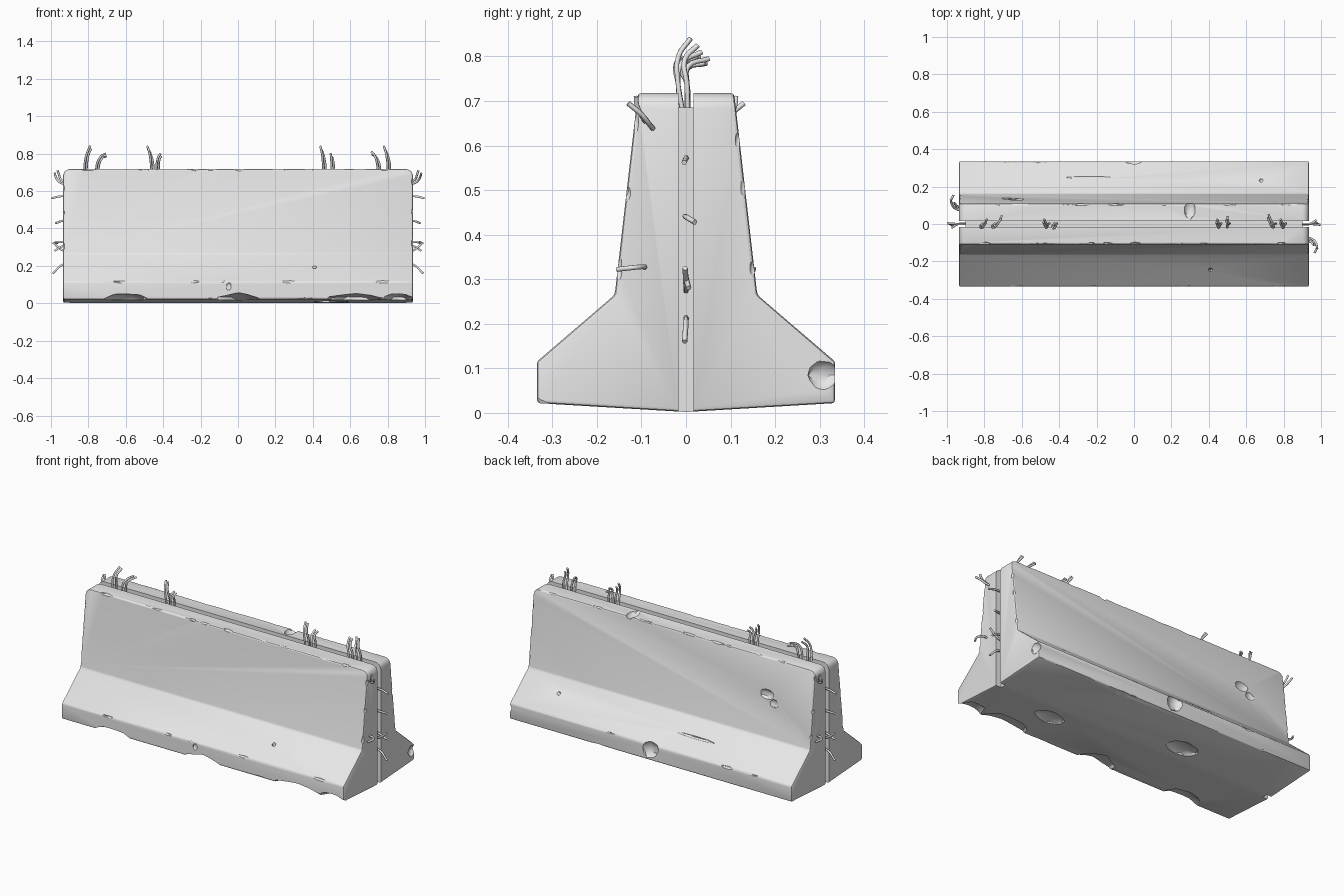
import bpy, bmesh, math, random
from mathutils import Matrix, Vector

random.seed(7)
scene = bpy.context.scene
if "Cube" in bpy.data.objects:
    bpy.data.objects.remove(bpy.data.objects["Cube"], do_unlink=True)

# One plain grey for the concrete and the bars
grey = bpy.data.materials.new("concrete grey")
grey.use_nodes = True
colour = (0.8, 0.8, 0.8, 1)
grey.diffuse_color = colour
bsdf = next(n for n in grey.node_tree.nodes if n.type == 'BSDF_PRINCIPLED')
bsdf.inputs["Base Color"].default_value = colour


def add_object(name, data):
    obj = bpy.data.objects.new(name, data)
    scene.collection.objects.link(obj)
    data.materials.append(grey)
    return obj


def mesh_object(name, bm):
    bmesh.ops.recalc_face_normals(bm, faces=bm.faces)
    mesh = bpy.data.meshes.new(name)
    bm.to_mesh(mesh)
    bm.free()
    return add_object(name, mesh)


def box(bm, centre, size):
    bmesh.ops.create_cube(bm, size=1, matrix=Matrix.Translation(centre) @ Matrix.Diagonal((*size, 1)))


def gouge(bm, centre, radii, turn=0.0):
    """Rough ellipsoid that bites a piece out of the concrete."""
    m = Matrix.Translation(centre) @ Matrix.Rotation(turn, 4, 'X') @ Matrix.Diagonal((*radii, 1))
    made = bmesh.ops.create_icosphere(bm, subdivisions=2, radius=1, matrix=m)
    for v in made["verts"]:
        v.co = Vector(centre) + (v.co - Vector(centre)) * random.uniform(0.88, 1.12)


# Barrier body: half profile mirrored, extruded along x
LENGTH = 0.935
half = [(0.335, 0.022), (0.335, 0.115), (0.16, 0.265), (0.108, 0.718)]
outline = half + [(-y, z) for y, z in reversed(half)] + [(0, 0.002)]
bm = bmesh.new()
face = bm.faces.new([bm.verts.new((-LENGTH, y, z)) for y, z in outline])
side = bmesh.ops.extrude_face_region(bm, geom=[face])
new_verts = [g for g in side["geom"] if isinstance(g, bmesh.types.BMVert)]
bmesh.ops.translate(bm, verts=new_verts, vec=(2 * LENGTH, 0, 0))
bmesh.ops.recalc_face_normals(bm, faces=bm.faces)
top_ends = [e for e in bm.edges
            if all(v.co.z > 0.7 for v in e.verts) and abs(e.verts[0].co.x - e.verts[1].co.x) < 0.01]
bmesh.ops.bevel(bm, geom=top_ends, offset=0.035, segments=3, profile=0.5, affect='EDGES')
body = mesh_object("barrier_body", bm)
bevel = body.modifiers.new("soft_edges", 'BEVEL')
bevel.width = 0.008
bevel.segments = 2
bevel.limit_method = 'ANGLE'
bevel.angle_limit = math.radians(25)

# Groove running over the top and down both ends
bm = bmesh.new()
box(bm, (0, 0, 0.74), (2.1, 0.034, 0.11))
for s in (-1, 1):
    box(bm, (s * 0.96, 0, 0.36), (0.12, 0.033, 0.9))
groove = mesh_object("groove_cutter", bm)

# Worn hollows, broken corners and small edge chips
bm = bmesh.new()
for x, w in ((-0.6, 0.14), (0, 0.13), (0.63, 0.16), (0.86, 0.09)):
    gouge(bm, (x, -0.345, 0.01), (w, 0.11, 0.045))
for x, y in ((-0.7, 0.34), (0.35, 0.34), (-0.25, 0.1), (0.5, -0.1)):
    gouge(bm, (x, y, 0.005), (0.1, 0.06, 0.022))
gouge(bm, (0, 0.35, 0.09), (0.055, 0.045, 0.06))
gouge(bm, (0.945, 0.31, 0.085), (0.03, 0.04, 0.035))
gouge(bm, (0.3, 0.075, 0.72), (0.03, 0.05, 0.022))
gouge(bm, (-0.63, 0.132, 0.51), (0.045, 0.016, 0.03))
gouge(bm, (-0.68, 0.14, 0.47), (0.03, 0.013, 0.025))
gouge(bm, (-0.235, 0.248, 0.19), (0.13, 0.008, 0.006), -0.7)
gouge(bm, (0.68, 0.235, 0.205), (0.012, 0.012, 0.012))
gouge(bm, (0.41, -0.245, 0.195), (0.012, 0.01, 0.02))
gouge(bm, (-0.05, -0.335, 0.09), (0.014, 0.008, 0.02))
for s in (-1, 1):
    for y, z, count in ((0.108, 0.72, 10), (0.338, 0.118, 5), (0.338, 0.02, 7)):
        for i in range(count):
            x = -0.85 + 1.7 * (i + random.random()) / count
            r = random.uniform(0.006, 0.012)
            gouge(bm, (x, s * y, z), (random.uniform(0.02, 0.06), r, r))
    for end in (-1, 1):
        for z in (0.35, 0.52, 0.66):
            z += random.uniform(-0.05, 0.03)
            y = 0.16 - (z - 0.265) * 0.115
            gouge(bm, (end * 0.937, s * y, z), (0.01, 0.01, random.uniform(0.015, 0.035)))
chips = mesh_object("chip_cutter", bm)

for cutter in (groove, chips):
    cutter.hide_render = True
    cut = body.modifiers.new("cut", 'BOOLEAN')
    cut.operation = 'DIFFERENCE'
    cut.solver = 'EXACT'
    cut.use_self = True
    cut.object = cutter

# Bake the cuts and drop the cutters
bpy.context.view_layer.update()
baked = bpy.data.meshes.new_from_object(body.evaluated_get(bpy.context.evaluated_depsgraph_get()))
body.modifiers.clear()
body.data = baked
for cutter in (groove, chips):
    bpy.data.objects.remove(cutter, do_unlink=True)
bpy.ops.object.select_all(action='DESELECT')
body.select_set(True)
bpy.context.view_layer.objects.active = body
bpy.ops.object.shade_smooth_by_angle(angle=math.radians(32))


def bars(name, paths, radius=0.006):
    """Bent steel bars as round tubes through the given points."""
    curve = bpy.data.curves.new(name, 'CURVE')
    curve.dimensions = '3D'
    curve.bevel_depth = radius
    curve.bevel_resolution = 1
    curve.resolution_u = 4
    curve.use_fill_caps = True
    for path in paths:
        spline = curve.splines.new('BEZIER')
        spline.bezier_points.add(len(path) - 1)
        for p, co in zip(spline.bezier_points, path):
            p.co = co
            p.handle_left_type = p.handle_right_type = 'AUTO'
    return add_object(name, curve)


# Bent bars rising from the top groove: x, tip height, lean along x and y
uprights = [(-0.82, 0.84, 0.03, 0.01), (-0.755, 0.80, 0.045, 0.03),
            (-0.465, 0.84, -0.02, 0.01), (-0.435, 0.80, 0.02, -0.01),
            (0.455, 0.84, -0.015, 0.01), (0.50, 0.80, -0.005, 0.025),
            (0.745, 0.81, -0.03, 0.035), (0.80, 0.84, -0.02, 0.01)]
paths = []
for x, top, dx, dy in uprights:
    for k in (0, 1):
        tip = top - 0.015 * k
        paths.append([(x + 0.01 * k, 0.008 * k - 0.004, 0.66),
                      (x + 0.012 * k, 0.02 * k - 0.018, 0.74),
                      (x + dx * 0.4 + 0.008 * k, dy * 0.3 + 0.014 * k - 0.02, (0.74 + tip) / 2 + 0.01),
                      (x + dx + 0.004 * k, dy + 0.016 * k, tip)])
bars("top_bars", paths)

# Bars at one end, repeated at the other by a half turn
end_paths = [
    [(0.88, 0, 0.57), (0.95, 0, 0.572), (0.997, -0.004, 0.562)],
    [(0.88, 0, 0.44), (0.94, 0, 0.44), (0.975, 0.02, 0.428)],
    [(0.88, 0, 0.27), (0.94, 0, 0.285), (0.99, -0.002, 0.325)],
    [(0.88, 0, 0.31), (0.94, 0, 0.305), (0.98, 0.006, 0.28)],
    [(0.88, 0, 0.215), (0.94, 0, 0.205), (0.99, -0.003, 0.16)],
    [(0.91, -0.07, 0.635), (0.95, -0.08, 0.645), (0.972, -0.10, 0.67), (0.98, -0.13, 0.695)],
    [(0.91, -0.085, 0.65), (0.945, -0.095, 0.66), (0.958, -0.11, 0.69), (0.965, -0.112, 0.71)],
    [(0.91, -0.095, 0.325), (0.96, -0.097, 0.328), (0.978, -0.12, 0.326), (0.965, -0.155, 0.322)],
]
bars("right_end_bars", end_paths)
bars("left_end_bars", [[(-x, -y, z) for x, y, z in path] for path in end_paths])
